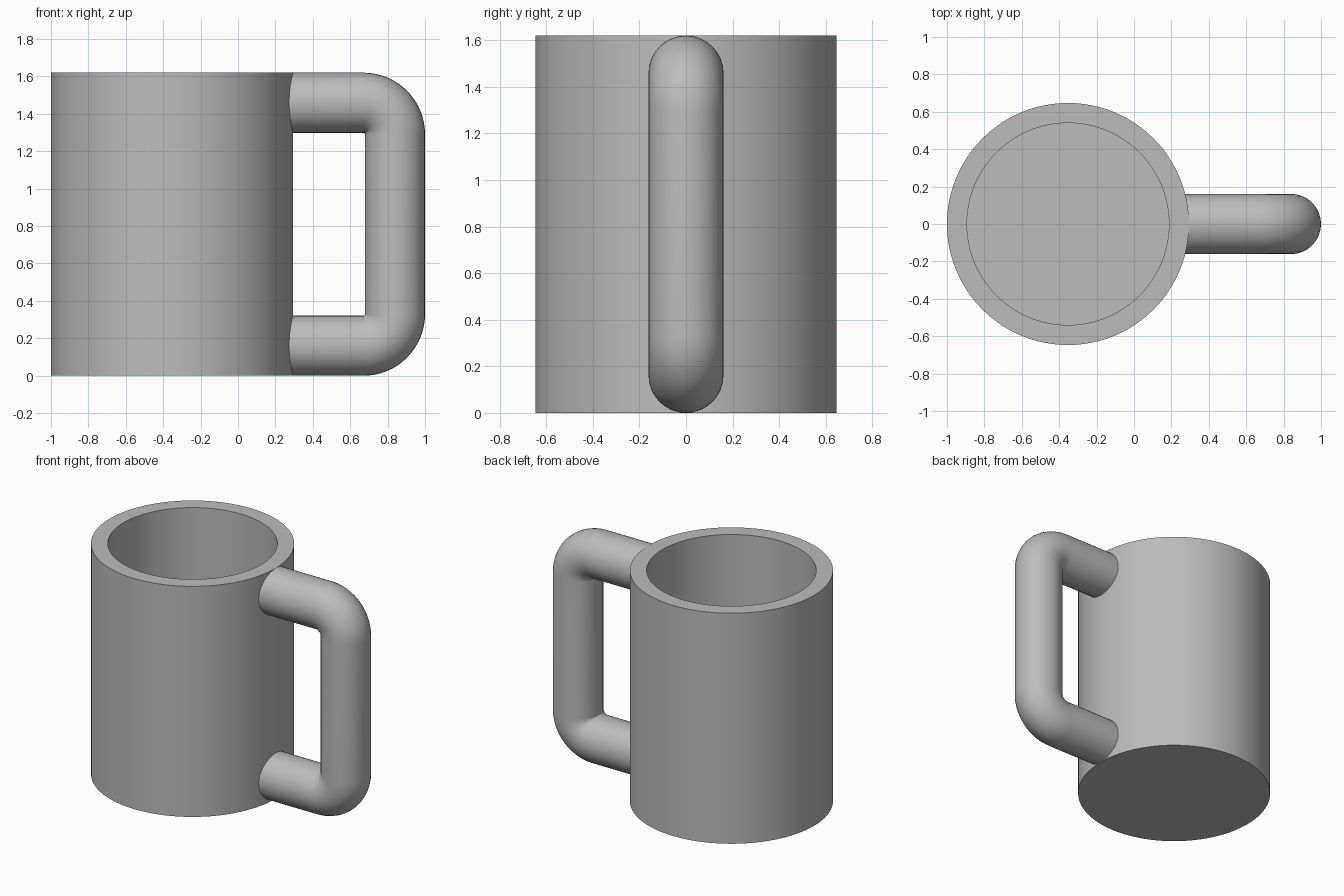
import bpy, bmesh, math

if "Cube" in bpy.data.objects:
    bpy.data.objects.remove(bpy.data.objects["Cube"])

HEIGHT, OUTER, INNER, FLOOR = 1.62, 0.647, 0.54, 0.11
CUP_X, TUBE, BEND = -0.353, 0.161, 0.168

grey = bpy.data.materials.new("plain grey")
grey.diffuse_color = (0.5, 0.5, 0.5, 1)
grey.use_nodes = True
grey.node_tree.nodes["Principled BSDF"].inputs["Base Color"].default_value = grey.diffuse_color


def finish(obj):
    """Give the part its colour and smooth shading with crisp edges."""
    obj.data.materials.clear()
    obj.data.materials.append(grey)
    bpy.ops.object.select_all(action='DESELECT')
    obj.select_set(True)
    bpy.context.view_layer.objects.active = obj
    bpy.ops.object.shade_smooth_by_angle(angle=math.radians(35))


# Cup: wall profile spun around the vertical axis
profile = [(0, 0), (OUTER, 0), (OUTER, HEIGHT), (INNER, HEIGHT), (INNER, FLOOR), (0, FLOOR)]
bm = bmesh.new()
verts = [bm.verts.new((r, 0, z)) for r, z in profile]
edges = [bm.edges.new(pair) for pair in zip(verts, verts[1:])]
bmesh.ops.spin(bm, geom=verts + edges, cent=(0, 0, 0), axis=(0, 0, 1),
               angle=math.tau, steps=96, use_duplicate=False)
bmesh.ops.remove_doubles(bm, verts=bm.verts, dist=1e-4)
bmesh.ops.recalc_face_normals(bm, faces=bm.faces)
mesh = bpy.data.meshes.new("cup")
bm.to_mesh(mesh)
bm.free()
cup = bpy.data.objects.new("cup", mesh)
cup.location.x = CUP_X
bpy.context.collection.objects.link(cup)
finish(cup)

# Handle: round tube along a squared path with two tight bends
axis_x, low, high = 1 - TUBE, TUBE, HEIGHT - TUBE
root_x = 0.23  # ends hidden inside the cup wall


def bend(cz, start):
    cx = axis_x - BEND
    angles = [math.radians(start + 90 * i / 16) for i in range(17)]
    return [(cx + BEND * math.cos(a), cz + BEND * math.sin(a)) for a in angles]


path = [(root_x, low)] + bend(low + BEND, -90) + bend(high - BEND, 0) + [(root_x, high)]
curve = bpy.data.curves.new("handle", 'CURVE')
curve.dimensions = '3D'
curve.bevel_depth = TUBE
curve.bevel_resolution = 14
curve.use_fill_caps = True
spline = curve.splines.new('POLY')
spline.points.add(len(path) - 1)
for point, (x, z) in zip(spline.points, path):
    point.co = (x, 0, z, 1)
handle = bpy.data.objects.new("handle", curve)
bpy.context.collection.objects.link(handle)
bpy.ops.object.select_all(action='DESELECT')
handle.select_set(True)
bpy.context.view_layer.objects.active = handle
bpy.ops.object.convert(target='MESH')
finish(bpy.context.object)
